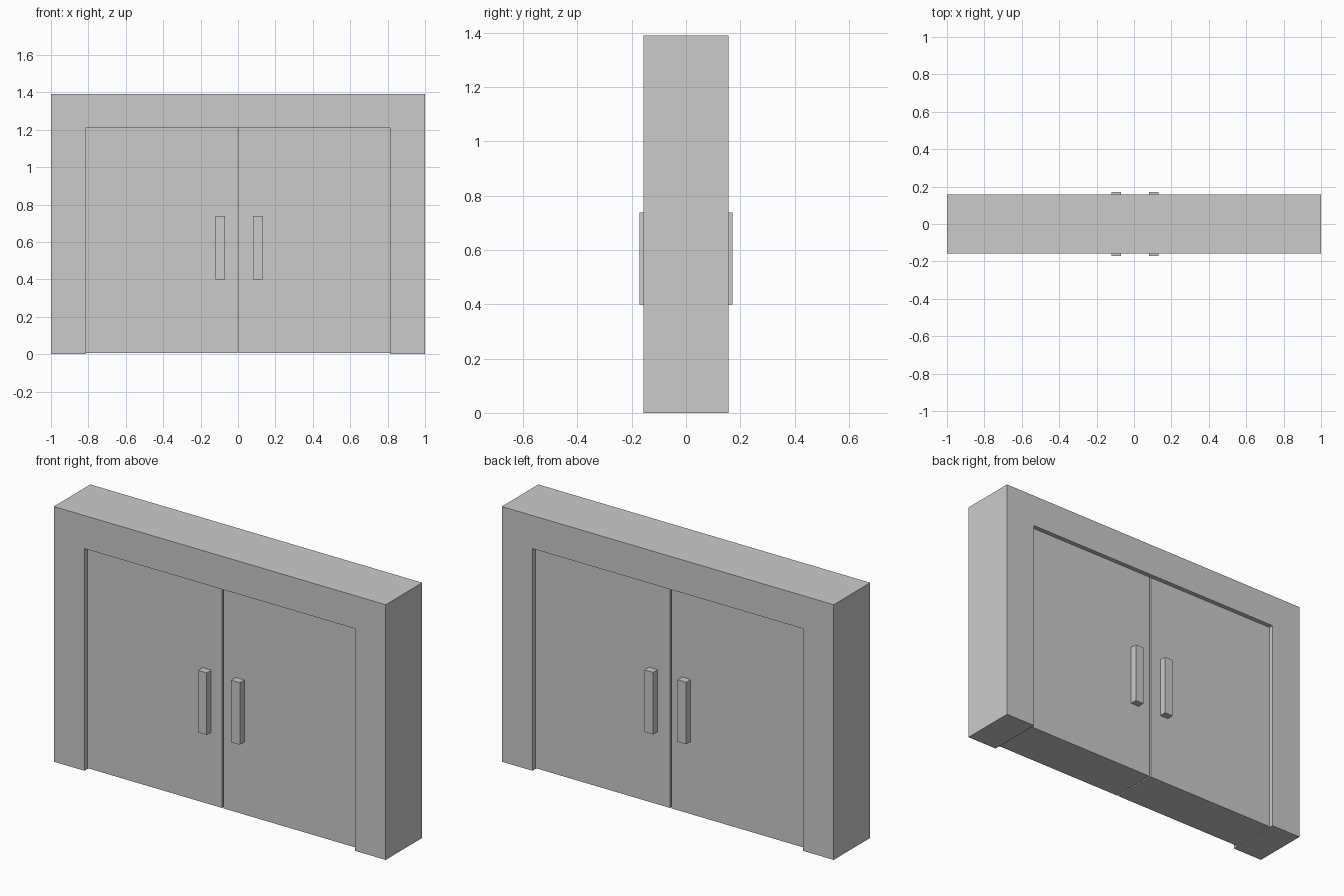
import bpy
import bmesh
from mathutils import Vector

if "Cube" in bpy.data.objects:
    bpy.data.objects.remove(bpy.data.objects["Cube"])


def box(name, lo, hi):
    """Axis-aligned box from its two extreme corners."""
    lo, hi = Vector(lo), Vector(hi)
    bm = bmesh.new()
    bmesh.ops.create_cube(bm, size=1.0)
    bmesh.ops.scale(bm, vec=hi - lo, verts=bm.verts)
    mesh = bpy.data.meshes.new(name)
    bm.to_mesh(mesh)
    bm.free()
    obj = bpy.data.objects.new(name, mesh)
    obj.location = (lo + hi) / 2
    bpy.context.collection.objects.link(obj)
    return obj


DEPTH = 0.157      # half depth of the frame
DOOR = 0.132       # half depth of the recessed doors
LINTEL_Z = 1.21
POST_X = 0.815

# Lintel across the top
box("lintel", (-1, -DEPTH, LINTEL_Z), (1, DEPTH, 1.39))

# Side posts
box("left_post", (-1, -DEPTH, 0), (-POST_X, DEPTH, LINTEL_Z))
box("right_post", (POST_X, -DEPTH, 0), (1, DEPTH, LINTEL_Z))

# Double doors with a narrow gap between them
box("left_door", (-POST_X, -DOOR, 0.005), (-0.004, DOOR, LINTEL_Z))
box("right_door", (0.004, -DOOR, 0.005), (POST_X, DOOR, LINTEL_Z))

# Handles on both faces of each door
for side, x in (("left", -0.095), ("right", 0.105)):
    for face, y in (("front", (-0.171, -DOOR)), ("back", (DOOR, 0.171))):
        box(f"{side}_{face}_handle", (x - 0.026, y[0], 0.40), (x + 0.026, y[1], 0.738))
